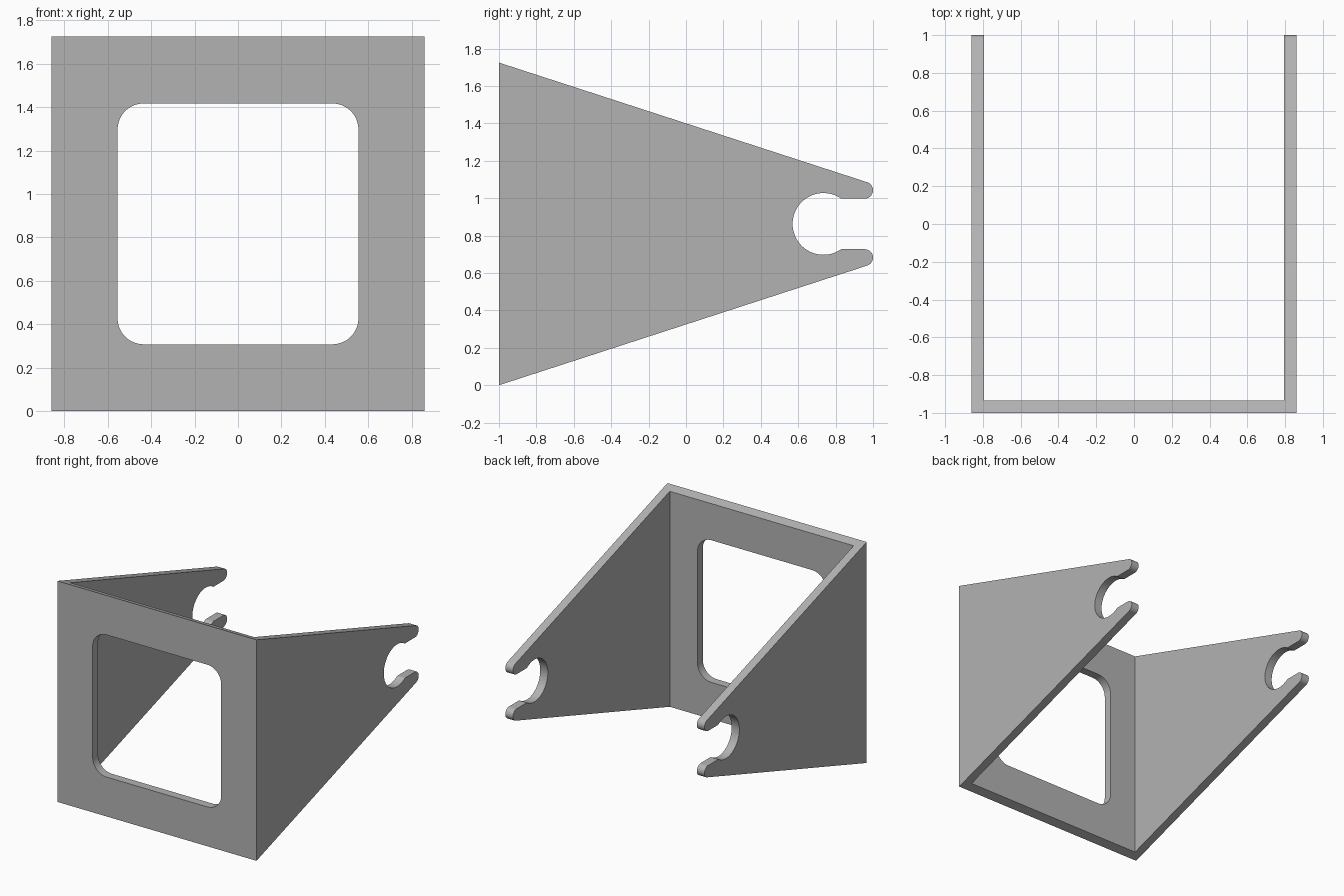
import bpy
import bmesh
from math import cos, sin, radians, sqrt, atan2, degrees
from mathutils import Vector

cube = bpy.data.objects.get("Cube")
if cube:
    bpy.data.objects.remove(cube, do_unlink=True)

HALF_W, HEIGHT, WALL = 0.86, 1.725, 0.066
MID = HEIGHT / 2

grey = bpy.data.materials.new("plain grey")
grey.use_nodes = True
colour = (0.45, 0.45, 0.45, 1)
grey.diffuse_color = colour
grey.node_tree.nodes["Principled BSDF"].inputs["Base Color"].default_value = colour


def arc(cx, cy, r, start, end, steps):
    """Points on an arc, angles in degrees."""
    angles = [radians(start + (end - start) * i / steps) for i in range(steps + 1)]
    return [(cx + r * cos(a), cy + r * sin(a)) for a in angles]


def prism(name, points, place, sweep):
    """Extrude a closed 2D outline, put in space by place(), along sweep."""
    bm = bmesh.new()
    face = bm.faces.new([bm.verts.new(place(u, v)) for u, v in points])
    ext = bmesh.ops.extrude_face_region(bm, geom=[face])
    moved = [g for g in ext["geom"] if isinstance(g, bmesh.types.BMVert)]
    bmesh.ops.translate(bm, verts=moved, vec=Vector(sweep))
    bmesh.ops.recalc_face_normals(bm, faces=bm.faces)
    mesh = bpy.data.meshes.new(name)
    bm.to_mesh(mesh)
    bm.free()
    mesh.materials.append(grey)
    obj = bpy.data.objects.new(name, mesh)
    bpy.context.collection.objects.link(obj)
    return obj


def cut(target, cutter):
    """Subtract a cutter and discard it."""
    cutter.hide_render = True
    mod = target.modifiers.new("cut", "BOOLEAN")
    mod.operation, mod.solver, mod.object = "DIFFERENCE", "EXACT", cutter
    bpy.context.view_layer.objects.active = target
    bpy.ops.object.modifier_apply(modifier=mod.name)
    bpy.data.objects.remove(cutter, do_unlink=True)


# Upper half of the side outline: sloped edge, rounded tip, open round socket
tip_r, tip_y, tip_z = 0.045, 0.955, 0.18
socket_r, socket_y = 0.165, 0.735
slot = tip_z - tip_r
mouth = degrees(atan2(slot, sqrt(socket_r ** 2 - slot ** 2)))
upper = [(-1, MID)] + arc(tip_y, tip_z, tip_r, 72, -90, 16)
upper += arc(socket_y, 0, socket_r, mouth, 180, 24)
lower = [(y, -z) for y, z in reversed(upper[:-1])]
outline = [(y, z + MID) for y, z in upper + lower]

# Bracket: swept outline, hollowed to two side arms and a front panel
bracket = prism("bracket", outline, lambda y, z: (-HALF_W, y, z), (2 * HALF_W, 0, 0))
inner = HALF_W - WALL
hollow = [(-inner, WALL - 1), (inner, WALL - 1), (inner, 2), (-inner, 2)]
cut(bracket, prism("hollow_cutter", hollow, lambda x, y: (x, y, -1), (0, 0, 4)))

# Rounded window in the front panel
half, corner = 0.555, 0.12
c = half - corner
window = []
for i, (sx, sz) in enumerate([(1, 1), (-1, 1), (-1, -1), (1, -1)]):
    window += arc(sx * c, sz * c + MID, corner, 90 * i, 90 * i + 90, 12)
cut(bracket, prism("window_cutter", window, lambda x, z: (x, -1.2, z), (0, 0.5, 0)))

bpy.ops.object.select_all(action="DESELECT")
bracket.select_set(True)
bpy.context.view_layer.objects.active = bracket
bpy.ops.object.shade_smooth_by_angle(angle=radians(30))
